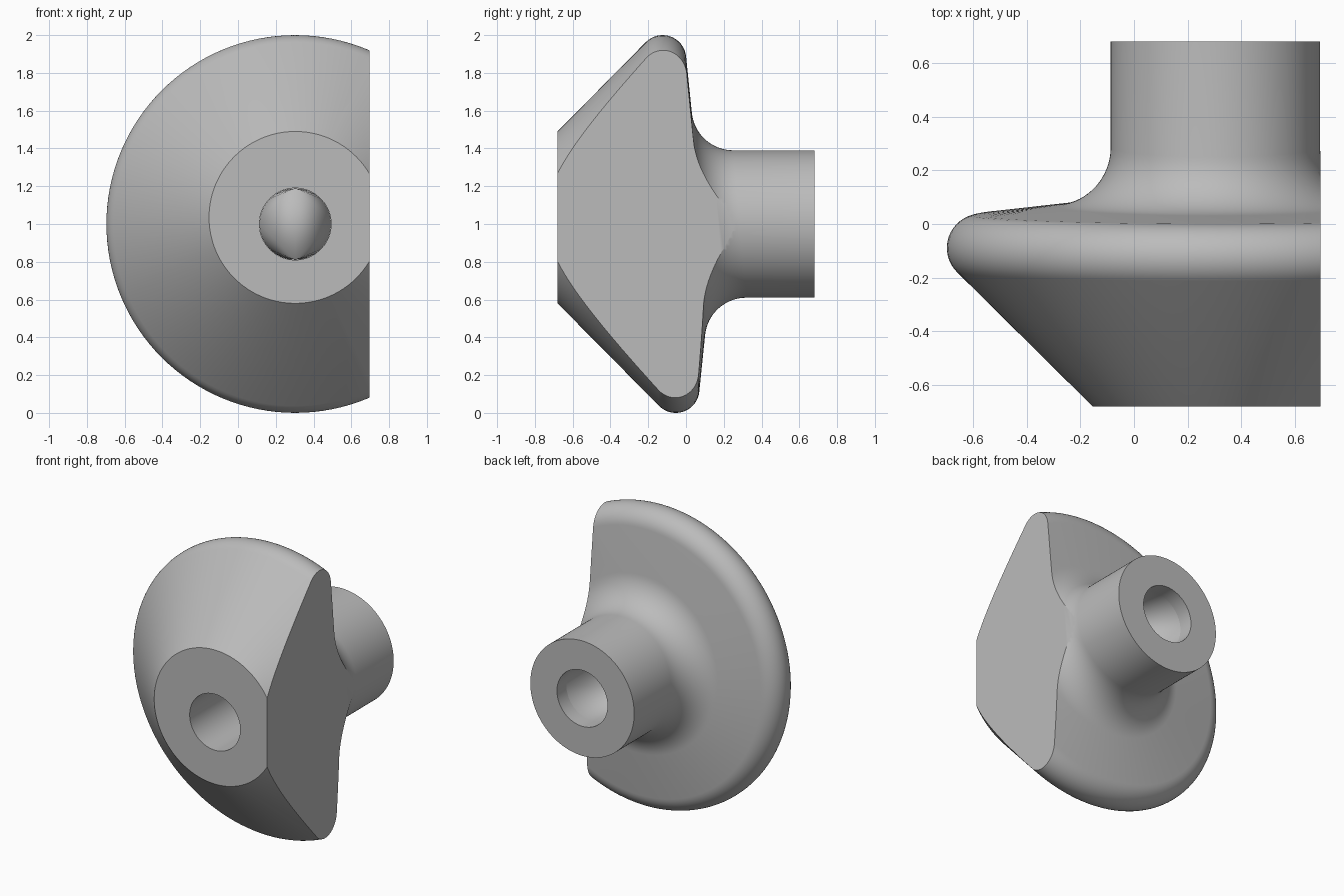
import bpy, bmesh
from math import sin, cos, pi, radians
from mathutils import Vector

if "Cube" in bpy.data.objects:
    bpy.data.objects.remove(bpy.data.objects["Cube"])

AX, AZ = 0.303, 1.0          # turning axis (runs along y)
FRONT, BACK = -0.68, 0.68
BORE, STEM, LEAN = 0.19, 0.39, 0.035
CUT_X = 0.695
N = 128

grey = bpy.data.materials.new("plain grey")
grey.diffuse_color = (0.5, 0.5, 0.5, 1)
grey.use_nodes = True
grey.node_tree.nodes["Principled BSDF"].inputs["Base Color"].default_value = grey.diffuse_color


def arc(cr, cy, rad, a0, a1, n):
    return [(cr + rad * cos(radians(a0 + (a1 - a0) * i / n)),
             cy + rad * sin(radians(a0 + (a1 - a0) * i / n))) for i in range(n + 1)]


def add_object(name, bm):
    me = bpy.data.meshes.new(name)
    bm.to_mesh(me)
    bm.free()
    me.materials.append(grey)
    ob = bpy.data.objects.new(name, me)
    bpy.context.collection.objects.link(ob)
    bpy.ops.object.select_all(action='DESELECT')
    ob.select_set(True)
    bpy.context.view_layer.objects.active = ob
    bpy.ops.object.shade_smooth_by_angle(angle=radians(30))
    return ob


# Body profile (radius, y, lean kind): bore, cone, rounded rim, back, fillet, stem
profile = [(BORE, FRONT, 'none'), (0.455, FRONT, 'radial')]
profile += [(r, y, 'axial') for r, y in arc(0.875, -0.089, 0.125, -45, 84, 16)]
profile += [(r, y, 'axial') for r, y in arc(0.61, 0.285, 0.22, 264, 180, 16)]
profile += [(STEM, BACK, 'none'), (BORE, BACK, 'none')]

bm = bmesh.new()
rings = []
for r, y, kind in profile:
    ring = []
    for i in range(N):
        a = 2 * pi * i / N
        rr = r + (LEAN * sin(a) if kind == 'radial' else 0)
        yy = y - (LEAN * sin(a) if kind == 'axial' else 0)
        ring.append(bm.verts.new((AX + rr * cos(a), yy, AZ + rr * sin(a))))
    rings.append(ring)
for k, ring in enumerate(rings):
    nxt = rings[(k + 1) % len(rings)]
    for i in range(N):
        j = (i + 1) % N
        bm.faces.new((ring[i], ring[j], nxt[j], nxt[i]))

# Flat side cut, closed with one cap
cut = bmesh.ops.bisect_plane(bm, geom=bm.verts[:] + bm.edges[:] + bm.faces[:],
                             plane_co=(CUT_X, 0, 0), plane_no=(1, 0, 0), clear_outer=True)
edges = [e for e in cut['geom_cut'] if isinstance(e, bmesh.types.BMEdge)]
bmesh.ops.holes_fill(bm, edges=edges, sides=0)
bmesh.ops.recalc_face_normals(bm, faces=bm.faces[:])
add_object("body", bm)

# Folded web closing the bore: an upright ridge and two swept-back triangles
bm = bmesh.new()
RIDGE_Y, WEB_Y, M = 0.0, 0.58, 8
ring = [bm.verts.new((AX + BORE * cos(pi * i / (2 * M)), WEB_Y,
                      AZ + BORE * sin(pi * i / (2 * M)))) for i in range(4 * M)]
top = bm.verts.new((AX, RIDGE_Y, AZ + BORE))
bottom = bm.verts.new((AX, RIDGE_Y, AZ - BORE))
bm.faces.new((top, bottom, ring[0]))
bm.faces.new((bottom, top, ring[2 * M]))
for i in range(4 * M):
    tip = top if i < 2 * M else bottom
    bm.faces.new((tip, ring[i], ring[(i + 1) % (4 * M)]))
for f in bm.faces:
    f.normal_update()
    if f.normal.dot(Vector((0, -1, 0))) < 0:
        f.normal_flip()
add_object("bore_web", bm)
